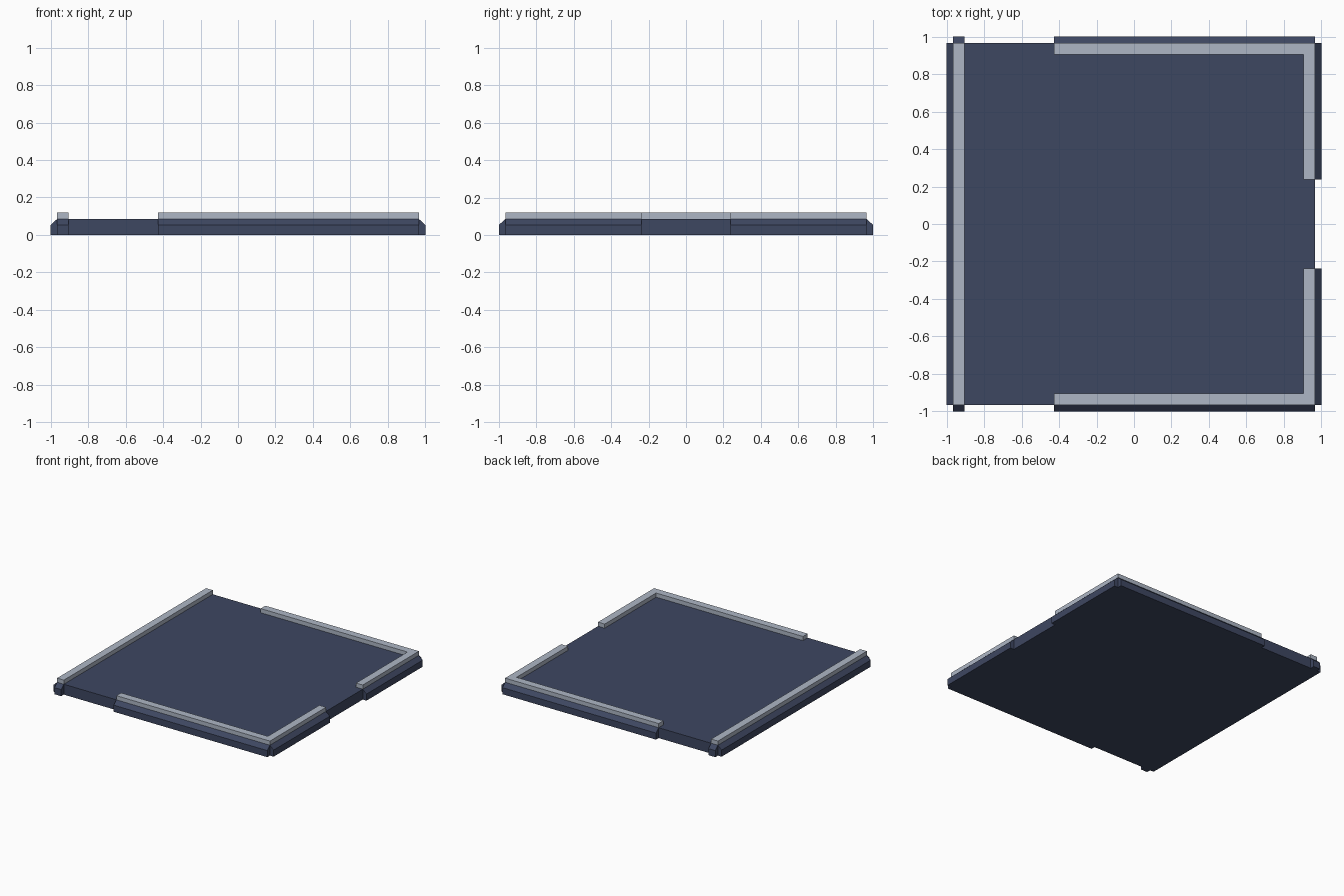
import bpy, bmesh

if "Cube" in bpy.data.objects:
    bpy.data.objects.remove(bpy.data.objects["Cube"])

E, R, I = 0.966, 1.0, 0.905      # slab edge, outer skirt edge, rail inner edge
Z_CH, Z_TOP, Z_RAIL = 0.054, 0.085, 0.119
GAP_X, GAP_Y = -0.428, 0.238     # where the side and right-hand openings begin


def material(name, rgb):
    m = bpy.data.materials.new(name)
    m.diffuse_color = (*rgb, 1)
    m.use_nodes = True
    m.node_tree.nodes["Principled BSDF"].inputs["Base Color"].default_value = m.diffuse_color
    return m


navy = material("navy", (0.048, 0.063, 0.120))
pale = material("pale_grey", (0.42, 0.47, 0.56))


def prism(name, profile, a, b, place, mat):
    """Extrude a (distance, height) profile from a to b; place maps to world."""
    bm = bmesh.new()
    ends = [[bm.verts.new(place(t, d, z)) for d, z in profile] for t in (a, b)]
    n = len(profile)
    bm.faces.new(ends[0])
    bm.faces.new(ends[1])
    for i in range(n):
        j = (i + 1) % n
        bm.faces.new((ends[0][i], ends[0][j], ends[1][j], ends[1][i]))
    bmesh.ops.recalc_face_normals(bm, faces=bm.faces)
    me = bpy.data.meshes.new(name)
    bm.to_mesh(me)
    bm.free()
    me.materials.append(mat)
    ob = bpy.data.objects.new(name, me)
    bpy.context.collection.objects.link(ob)


SIDES = {
    "front": lambda t, d, z: (t, -d, z),
    "back": lambda t, d, z: (t, d, z),
    "left": lambda t, d, z: (-d, t, z),
    "right": lambda t, d, z: (d, t, z),
}
SKIRT = [(E, 0), (R, 0), (R, Z_CH), (E, Z_TOP)]
RAIL = [(I, Z_TOP), (E, Z_TOP), (E, Z_RAIL), (I, Z_RAIL)]

# Floor slab
prism("floor_slab", [(-E, 0), (E, 0), (E, Z_TOP), (-E, Z_TOP)], -E, E,
      SIDES["back"], navy)

# Bevelled skirts around the slab, with openings
for side, a, b in [("left", -E, E),
                   ("front", -E, -I), ("front", GAP_X, E),
                   ("back", -E, -I), ("back", GAP_X, E),
                   ("right", -E, -GAP_Y), ("right", GAP_Y, E)]:
    prism(side + "_skirt", SKIRT, a, b, SIDES[side], navy)

# Pale raised rails on top of the slab
for side, a, b in [("left", -E, E), ("front", GAP_X, E), ("back", GAP_X, E),
                   ("right", -I, -GAP_Y), ("right", GAP_Y, I)]:
    prism(side + "_rail", RAIL, a, b, SIDES[side], pale)
